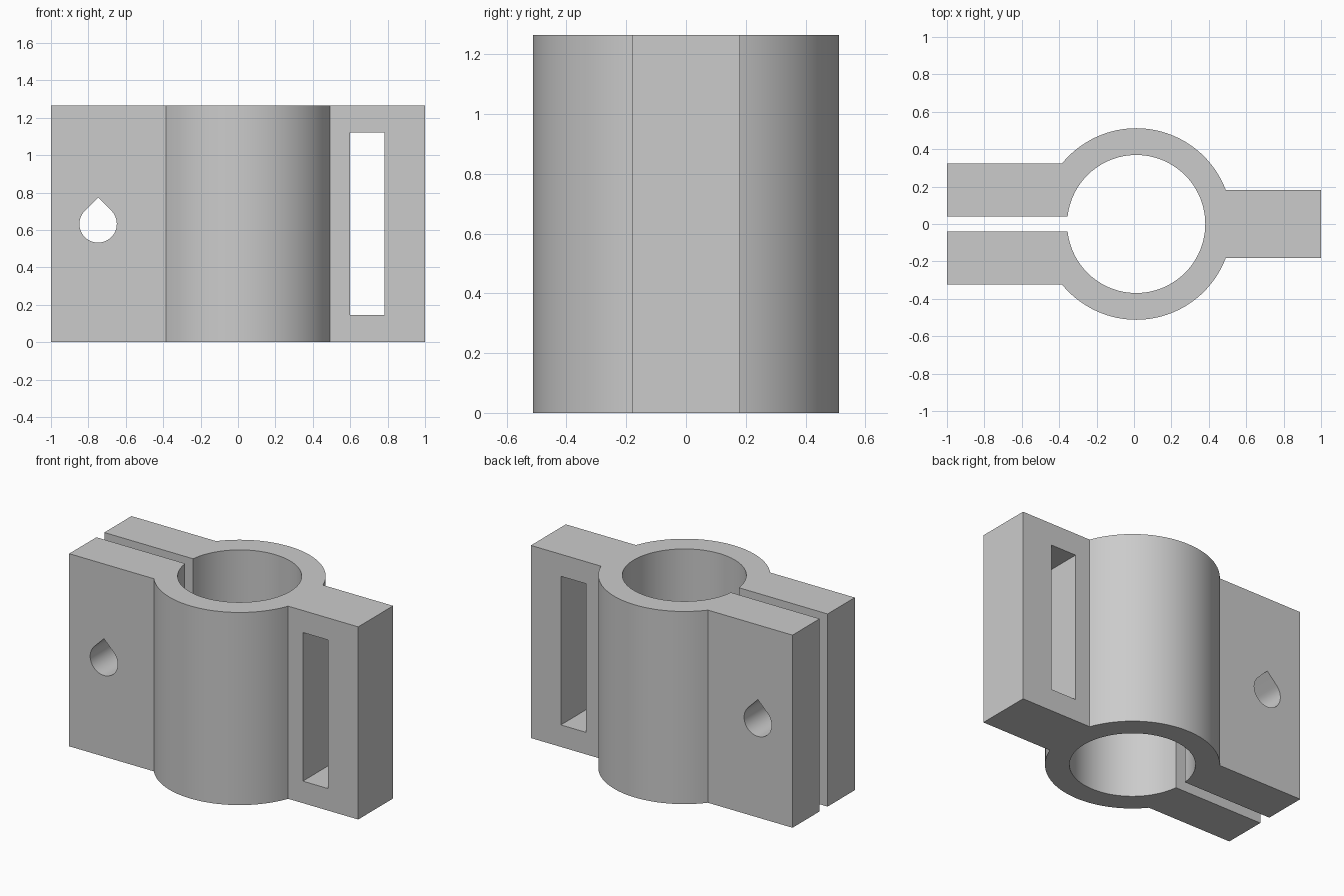
import bpy
import bmesh
from math import asin, cos, pi, sin, sqrt
from mathutils import Vector

old = bpy.data.objects.get("Cube")
if old:
    bpy.data.objects.remove(old, do_unlink=True)

HEIGHT = 1.265
MID_Z = HEIGHT / 2
RING_X = 0.012
OUTER, INNER = 0.512, 0.369
SLIT, JAW, TAB = 0.041, 0.323, 0.181   # half widths across y

grey = bpy.data.materials.new("plain grey")
grey.use_nodes = True
grey.diffuse_color = (0.6, 0.6, 0.6, 1)
grey.node_tree.nodes["Principled BSDF"].inputs["Base Color"].default_value = (0.6, 0.6, 0.6, 1)


def arc(cx, cy, r, start, end, steps):
    """Points on an arc, both ends included."""
    angles = [start + (end - start) * i / steps for i in range(steps + 1)]
    return [(cx + r * cos(a), cy + r * sin(a)) for a in angles]


def prism(name, points, start, direction):
    """Extrude a closed outline; upright along z or across along y."""
    upright = direction.z != 0
    bm = bmesh.new()
    verts = [bm.verts.new((u, v, start) if upright else (u, start, v)) for u, v in points]
    face = bm.faces.new(verts)
    moved = bmesh.ops.extrude_face_region(bm, geom=[face])["geom"]
    bmesh.ops.translate(bm, vec=direction,
                        verts=[g for g in moved if isinstance(g, bmesh.types.BMVert)])
    bmesh.ops.recalc_face_normals(bm, faces=bm.faces)
    mesh = bpy.data.meshes.new(name)
    bm.to_mesh(mesh)
    bm.free()
    mesh.materials.append(grey)
    obj = bpy.data.objects.new(name, mesh)
    bpy.context.collection.objects.link(obj)
    return obj


# Clamp outline: split ring with two jaws on one side and a tab on the other
a_tab = asin(TAB / OUTER)
a_jaw = pi - asin(JAW / OUTER)
a_slit = asin(SLIT / INNER)
outline = [(1, -TAB), (1, TAB)]
outline += arc(RING_X, 0, OUTER, a_tab, a_jaw, 40)
outline += [(-1, JAW), (-1, SLIT)]
outline += arc(RING_X, 0, INNER, pi - a_slit, a_slit - pi, 96)
outline += [(-1, -SLIT), (-1, -JAW)]
outline += arc(RING_X, 0, OUTER, -a_jaw, -a_tab, 40)
clamp = prism("clamp_body", outline, 0, Vector((0, 0, HEIGHT)))

# Teardrop bolt hole through both jaws
bolt_x, bolt_r = -0.748, 0.1
drop = arc(bolt_x, MID_Z, bolt_r, 3 * pi / 4, 9 * pi / 4, 36)
drop.append((bolt_x, MID_Z + bolt_r * sqrt(2)))
bolt_cutter = prism("bolt_hole_cutter", drop, -1, Vector((0, 2, 0)))

# Tall strap slot through the tab
x0, x1, half = 0.598, 0.782, 0.488
slot = [(x0, MID_Z - half), (x1, MID_Z - half), (x1, MID_Z + half), (x0, MID_Z + half)]
slot_cutter = prism("strap_slot_cutter", slot, -1, Vector((0, 2, 0)))

# Cut the openings
bpy.ops.object.select_all(action="DESELECT")
bpy.context.view_layer.objects.active = clamp
clamp.select_set(True)
for cutter in (bolt_cutter, slot_cutter):
    cutter.hide_render = True
    mod = clamp.modifiers.new("opening", "BOOLEAN")
    mod.operation = "DIFFERENCE"
    mod.solver = "EXACT"
    mod.object = cutter
    bpy.ops.object.modifier_apply(modifier=mod.name)
    bpy.data.objects.remove(cutter, do_unlink=True)

# Smooth the round walls, keep the corners crisp
bpy.ops.object.shade_smooth_by_angle(angle=pi / 6)
